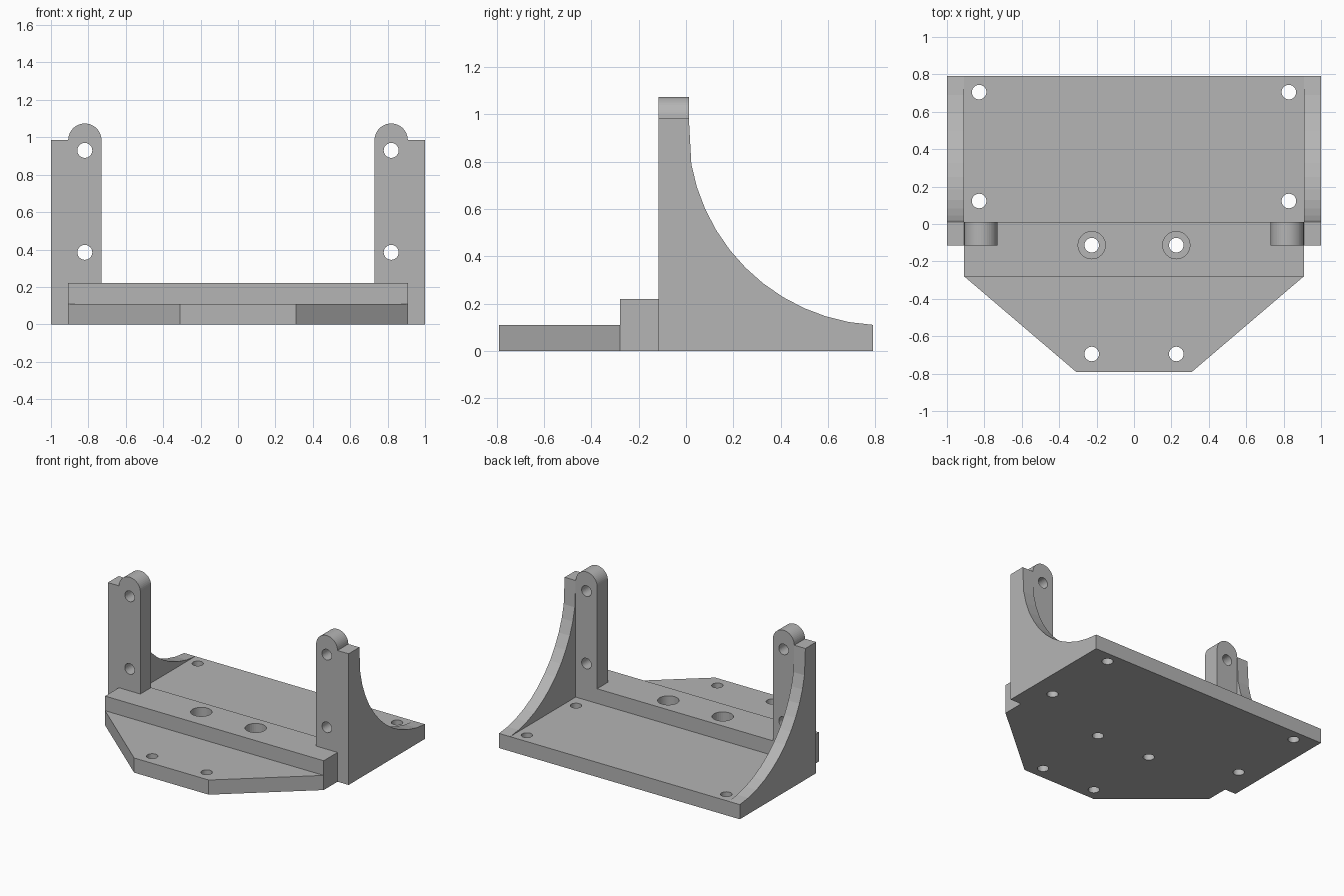
import bpy
import bmesh
from math import sin, cos, pi, radians
from mathutils import Vector

cube = bpy.data.objects.get("Cube")
if cube:
    bpy.data.objects.remove(cube, do_unlink=True)

grey = bpy.data.materials.new("plain grey")
grey.use_nodes = True
colour = (0.46, 0.46, 0.46, 1)
grey.diffuse_color = colour
grey.node_tree.nodes["Principled BSDF"].inputs["Base Color"].default_value = colour

# Shared dimensions
PLATE, BAR, SHOULDER = 0.11, 0.22, 0.985
OUTER, INNER, POST_IN = 1.0, 0.908, 0.73
BACK, FRONT = 0.79, -0.79
POST_FRONT, POST_BACK, BAR_FRONT = -0.116, 0.012, -0.28


def prism(name, points, axis, start, end):
    """Extrude a closed 2D profile along an axis."""
    def place(p, t):
        return {"x": (t, *p), "y": (p[0], t, p[1]), "z": (*p, t)}[axis]
    bm = bmesh.new()
    face = bm.faces.new([bm.verts.new(place(p, start)) for p in points])
    new = bmesh.ops.extrude_face_region(bm, geom=[face])["geom"]
    shift = Vector(place((0, 0), end - start))
    bmesh.ops.translate(bm, vec=shift,
                        verts=[v for v in new if isinstance(v, bmesh.types.BMVert)])
    bmesh.ops.recalc_face_normals(bm, faces=bm.faces)
    mesh = bpy.data.meshes.new(name)
    bm.to_mesh(mesh)
    bm.free()
    mesh.materials.append(grey)
    obj = bpy.data.objects.new(name, mesh)
    bpy.context.collection.objects.link(obj)
    return obj


def arc(cx, cy, r, a, b, steps):
    angles = [radians(a + (b - a) * i / steps) for i in range(steps + 1)]
    return [(cx + r * cos(t), cy + r * sin(t)) for t in angles]


def combine(target, other, operation):
    mod = target.modifiers.new(operation.lower(), "BOOLEAN")
    mod.operation, mod.object, mod.solver = operation, other, "EXACT"
    bpy.context.view_layer.objects.active = target
    bpy.ops.object.modifier_apply(modifier=mod.name)
    bpy.data.objects.remove(other, do_unlink=True)


def drill(target, x, y, r, axis, start, end):
    circle = arc(x, y, r, 0, 360, 32)[:-1]
    cutter = prism("hole_cutter", circle, axis, start, end)
    cutter.hide_render = True
    combine(target, cutter, "DIFFERENCE")


# Base plate with tapered nose
half = [(INNER, BACK), (INNER, BAR_FRONT), (0.31, FRONT)]
outline = half + [(-x, y) for x, y in reversed(half)]
bracket = prism("mounting_bracket", outline, "z", 0, PLATE)

# Raised cross bar
bar = [(-INNER, BAR_FRONT), (INNER, BAR_FRONT), (INNER, POST_BACK), (-INNER, POST_BACK)]
combine(bracket, prism("cross_bar", bar, "z", 0, BAR), "UNION")

# Side gussets with a concave rear edge, and round-topped posts
curve = arc(0.839, 0.938, 0.83, 183.5, 266.5, 12)
curve[0], curve[-1] = (POST_BACK, SHOULDER), (BACK, PLATE)
gusset = [(POST_FRONT, 0), (POST_FRONT, SHOULDER)] + curve + [(BACK, 0)]
radius = (INNER - POST_IN) / 2
centre = (INNER + POST_IN) / 2
for side in (-1, 1):
    combine(bracket, prism("side_gusset", gusset, "x", side * INNER, side * OUTER), "UNION")
    post = arc(side * centre, SHOULDER, radius, 0, 180, 24)
    post += [(side * centre - radius, 0), (side * centre + radius, 0)]
    combine(bracket, prism("post", post, "y", POST_FRONT, POST_BACK), "UNION")

# Screw holes, mirrored left and right
for side in (-1, 1):
    for z in (0.385, 0.93):
        drill(bracket, side * centre, z, 0.04, "y", POST_FRONT - 0.1, POST_BACK + 0.1)
    for x, y in ((0.828, 0.705), (0.828, 0.123), (0.226, -0.695), (0.226, -0.113)):
        drill(bracket, side * x, y, 0.039, "z", -0.1, 0.3)
    # Counterbore in the cross bar
    drill(bracket, side * 0.226, -0.113, 0.073, "z", PLATE, 0.3)
